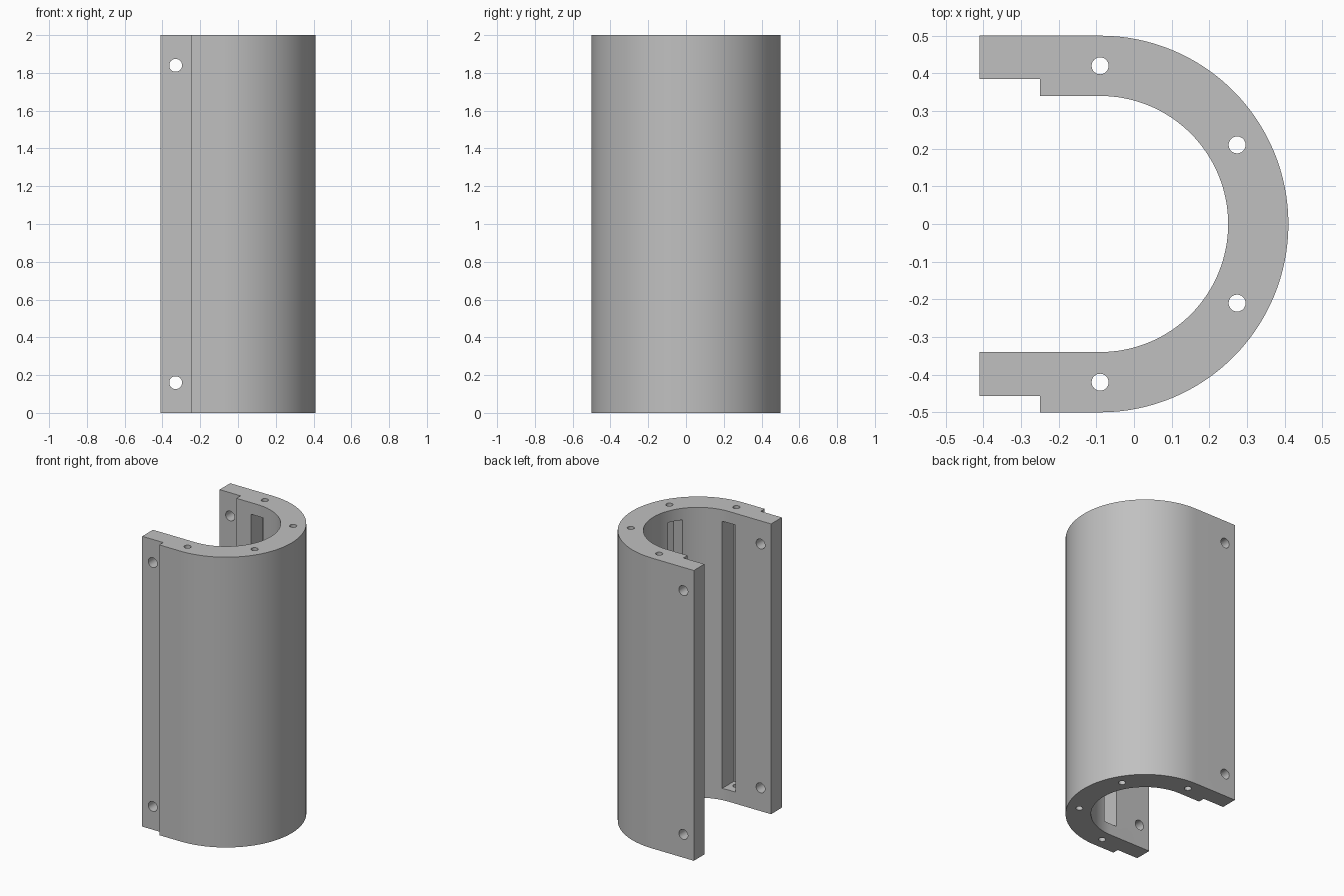
import bpy, bmesh, math
from mathutils import Matrix, Vector

if "Cube" in bpy.data.objects:
    bpy.data.objects.remove(bpy.data.objects["Cube"])

H = 2.0                 # height
CX = -0.09              # centre of the half round
R_OUT, R_IN, R_MID = 0.5, 0.34, 0.42
END_X, STEP_X = -0.41, -0.25
SEG = 64

grey = bpy.data.materials.new("plain grey")
grey.diffuse_color = (0.53, 0.53, 0.53, 1)
grey.use_nodes = True
grey.node_tree.nodes["Principled BSDF"].inputs["Base Color"].default_value = grey.diffuse_color


def make_object(name, bm):
    bmesh.ops.recalc_face_normals(bm, faces=bm.faces)
    mesh = bpy.data.meshes.new(name)
    bm.to_mesh(mesh)
    bm.free()
    mesh.materials.append(grey)
    obj = bpy.data.objects.new(name, mesh)
    bpy.context.collection.objects.link(obj)
    return obj


def arc(radius, a0, a1):
    return [(CX + radius * math.cos(math.radians(a0 + (a1 - a0) * i / SEG)),
             radius * math.sin(math.radians(a0 + (a1 - a0) * i / SEG)))
            for i in range(SEG + 1)]


def cylinder_cutter(name, radius, length, matrix):
    bm = bmesh.new()
    bmesh.ops.create_cone(bm, cap_ends=True, segments=32, radius1=radius,
                          radius2=radius, depth=length, matrix=matrix)
    return make_object(name, bm)


# U-shaped shell with lap steps on the two arm ends
profile = (arc(R_OUT, -90, 90)
           + [(END_X, 0.5), (END_X, 0.385), (STEP_X, 0.385), (STEP_X, 0.34)]
           + arc(R_IN, 90, -90)
           + [(END_X, -0.34), (END_X, -0.457), (STEP_X, -0.457), (STEP_X, -0.5)])
bm = bmesh.new()
base = bm.faces.new([bm.verts.new((x, y, 0)) for x, y in profile])
top = bmesh.ops.extrude_face_region(bm, geom=[base])
bmesh.ops.translate(bm, vec=(0, 0, H),
                    verts=[v for v in top["geom"] if isinstance(v, bmesh.types.BMVert)])
shell = make_object("half_round_shell", bm)

cutters = []
for deg in (-90, -30, 30, 90):
    turn = Matrix.Translation((CX, 0, 0)) @ Matrix.Rotation(math.radians(deg), 4, 'Z')
    # tall pocket in the inner wall
    r0, r1 = 0.28, 0.465
    bm = bmesh.new()
    bmesh.ops.create_cube(bm, size=1, matrix=turn
                          @ Matrix.Translation(((r0 + r1) / 2, 0, H / 2))
                          @ Matrix.Diagonal((r1 - r0, 0.1, H - 0.16, 1)))
    cutters.append(make_object("pocket_cutter", bm))
    # upright screw hole
    cutters.append(cylinder_cutter("upright_hole_cutter", 0.0225, H + 0.2,
                                   turn @ Matrix.Translation((R_MID, 0, H / 2))))

# cross holes through both arms
for z in (0.16, H - 0.16):
    cutters.append(cylinder_cutter("cross_hole_cutter", 0.034, 1.4,
                                   Matrix.Translation((-0.33, 0, z))
                                   @ Matrix.Rotation(math.pi / 2, 4, 'X')))

# cut, bake and remove the cutters
for c in cutters:
    mod = shell.modifiers.new(c.name, 'BOOLEAN')
    mod.operation = 'DIFFERENCE'
    mod.solver = 'EXACT'
    mod.object = c
    c.hide_render = True
bpy.context.view_layer.update()
baked = bpy.data.meshes.new_from_object(
    shell.evaluated_get(bpy.context.evaluated_depsgraph_get()))
shell.modifiers.clear()
shell.data = baked
baked.name = "half_round_shell"
for c in cutters:
    bpy.data.objects.remove(c)
baked.materials.clear()
baked.materials.append(grey)
for p in baked.polygons:
    p.material_index = 0

# smooth rounds, sharp edges
bpy.ops.object.select_all(action='DESELECT')
shell.select_set(True)
bpy.context.view_layer.objects.active = shell
bpy.ops.object.shade_smooth_by_angle(angle=math.radians(30))
